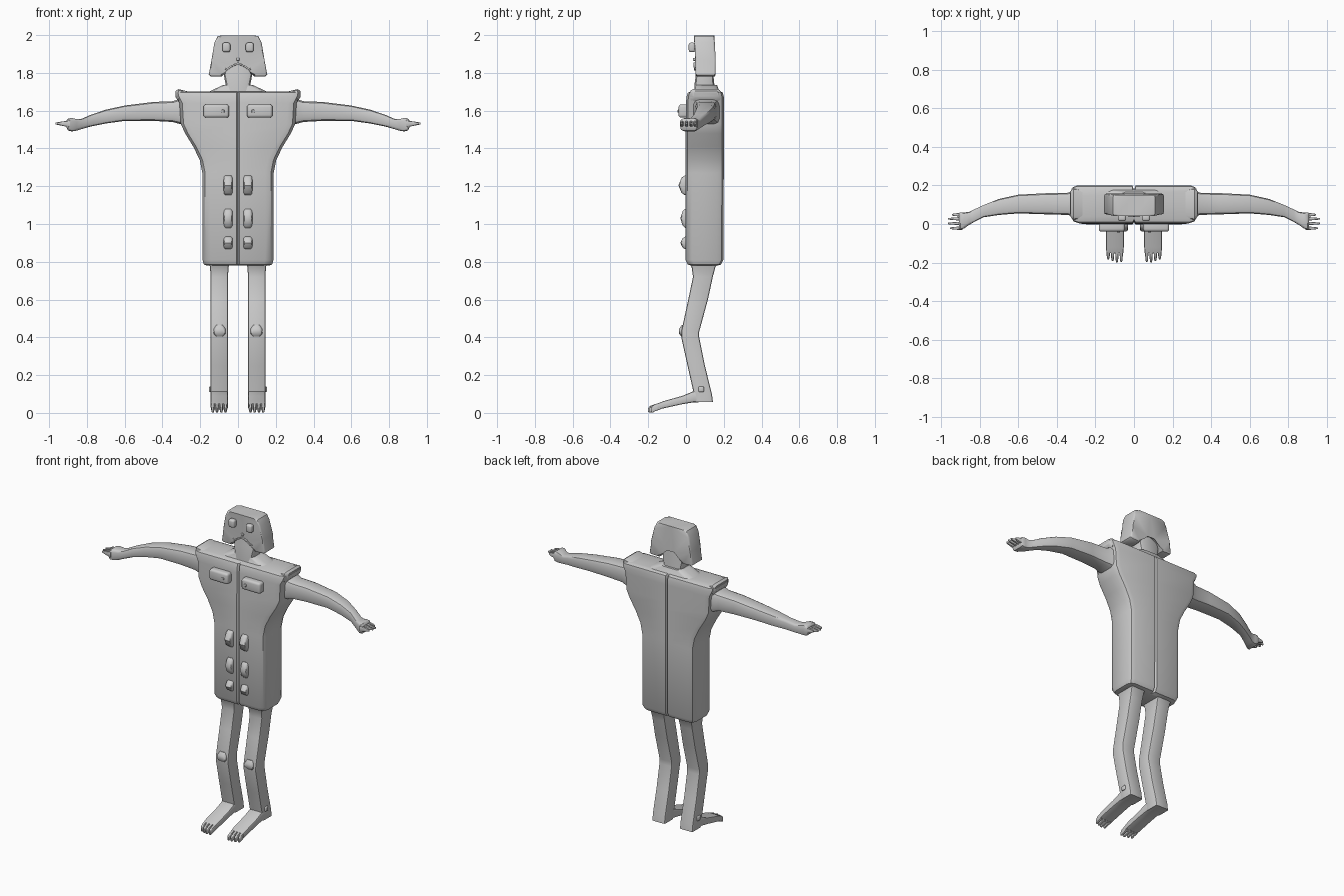
import bpy, bmesh, math
from mathutils import Vector


def finish(name, bm, mirror=False, angle=40):
    bmesh.ops.recalc_face_normals(bm, faces=bm.faces)
    me = bpy.data.meshes.new(name)
    bm.to_mesh(me)
    bm.free()
    ob = bpy.data.objects.new(name, me)
    bpy.context.collection.objects.link(ob)
    bpy.ops.object.select_all(action='DESELECT')
    ob.select_set(True)
    bpy.context.view_layer.objects.active = ob
    bpy.ops.object.shade_smooth_by_angle(angle=math.radians(angle))
    if mirror:
        ob.modifiers.new("mirror", 'MIRROR')
    return ob


def skin(bm, rings):
    loops = [[bm.verts.new(p) for p in r] for r in rings]
    n = len(loops[0])
    for a, b in zip(loops, loops[1:]):
        for i in range(n):
            j = (i + 1) % n
            bm.faces.new((a[i], a[j], b[j], b[i]))
    bm.faces.new(loops[0])
    bm.faces.new(loops[-1])


def rounded(a0, a1, b0, b1, r):
    """Rounded rectangle, three points per corner."""
    r = r * min(a1 - a0, b1 - b0)
    pts = []
    for k, (a, b) in enumerate(((a1 - r, b1 - r), (a0 + r, b1 - r), (a0 + r, b0 + r), (a1 - r, b0 + r))):
        for s in (0, 45, 90):
            t = math.radians(90 * k + s)
            pts.append((a + r * math.cos(t), b + r * math.sin(t)))
    return pts


def loft(name, axis, sections, r=0.2, mirror=False, angle=40):
    """Sections are (position, a0, a1, b0, b1) across the chosen axis."""
    place = {'x': lambda p, a, b: (p, a, b), 'y': lambda p, a, b: (a, p, b),
             'z': lambda p, a, b: (a, b, p)}[axis]
    bm = bmesh.new()
    skin(bm, [[place(s[0], a, b) for a, b in rounded(*s[1:], r)] for s in sections])
    return finish(name, bm, mirror, angle)


def pad(name, x, y, z, size, bevel, mirror=True):
    """Softened block centred at a point."""
    bm = bmesh.new()
    bmesh.ops.create_cube(bm, size=1)
    for v in bm.verts:
        v.co = Vector((x, y, z)) + v.co * Vector(size)
    bmesh.ops.bevel(bm, geom=bm.edges[:], offset=bevel, segments=3, profile=0.5, affect='EDGES')
    return finish(name, bm, mirror)


# Torso: stacked sections with a crease down the middle, front and back
def torso_ring(z, w, y0, y1):
    half = [(0, y0 + .012), (.008, y0), (w - .045, y0), (w - .015, y0 + .01), (w, y0 + .035),
            (w, y1 - .035), (w - .01, y1 - .01), (w - .035, y1), (.008, y1), (0, y1 - .025)]
    return [(x, y, z) for x, y in half] + [(-x, y, z) for x, y in half[-2:0:-1]]


bm = bmesh.new()
skin(bm, [torso_ring(*s) for s in (
    (.78, .165, .025, .165), (.785, .18, .01, .185), (.81, .188, -.003, .198), (1.27, .189, -.003, .2),
    (1.34, .203, -.003, .2), (1.41, .237, -.003, .2), (1.48, .28, -.003, .2), (1.53, .303, 0, .2),
    (1.64, .31, 0, .2), (1.675, .328, .003, .2), (1.695, .332, .01, .195), (1.702, .322, .03, .18))])
finish("torso", bm)

# Shoulder corners and the slope up to the neck
loft("shoulder_corner", 'x', [(.2, .03, .18, 1.65, 1.69), (.26, .03, .18, 1.65, 1.70),
                              (.315, .02, .185, 1.65, 1.714), (.33, .04, .17, 1.67, 1.705)], .3, True)
loft("neck_base", 'z', [(1.68, -.19, .19, .04, .18), (1.705, -.145, .145, .045, .175),
                        (1.735, -.08, .08, .05, .165)], .3)
loft("neck", 'z', [(1.68, -.072, .072, .045, .155), (1.74, -.066, .066, .045, .15),
                   (1.79, -.075, .075, .052, .145), (1.87, -.06, .06, .06, .14)], .25)

# Head: wedge outline with an arched underside
half = [(0, 1.998), (.085, 1.998), (.108, 1.995), (.125, 1.96), (.14, 1.87), (.155, 1.79), (.145, 1.782),
        (.085, 1.78), (.06, 1.82), (.025, 1.84), (0, 1.85)]
outline = half + [(-x, z) for x, z in half[-2:0:-1]]
bm = bmesh.new()
skin(bm, [[(x, .042 if z > 1.95 else .05, z) for x, z in outline],
          [(x, .15 if z > 1.9 else .157, z) for x, z in outline]])
rim = [e for e in bm.edges if abs(e.verts[0].co.y - e.verts[1].co.y) < .03]
bmesh.ops.bevel(bm, geom=rim, offset=.01, segments=2, profile=.5, affect='EDGES')
bmesh.ops.triangulate(bm, faces=[f for f in bm.faces if len(f.verts) > 4])
finish("head", bm)
pad("eye", .062, .032, 1.935, (.042, .035, .05), .011)
pad("nose", 0, .044, 1.872, (.016, .014, .016), .005, False)
loft("mouth", 'x', [(0, .04, .06, 1.845, 1.855), (.03, .04, .06, 1.832, 1.842),
                    (.06, .043, .06, 1.812, 1.822), (.07, .046, .06, 1.82, 1.828)], .3, True)

# Chest and belly pads
pad("chest_pad", .115, -.012, 1.598, (.135, .055, .07), .014)
pad("chest_dot", .08, -.04, 1.597, (.016, .01, .016), .004)
for i, (z, h, d) in enumerate(((1.205, .105, .04), (1.03, .1, .03), (.90, .065, .03))):
    loft(f"belly_pad_{i + 1}", 'z', [(z - h * .5, .034, .07, -.006, .03), (z - h * .38, .03, .075, -d * .6, .03),
                                     (z, .03, .077, -d, .03), (z + h * .38, .03, .075, -d * .6, .03),
                                     (z + h * .5, .034, .07, -.006, .03)], .3, True)

# Arms sweep outward, down and forward
loft("arm", 'x', [(.26, .03, .185, 1.52, 1.675), (.31, .04, .175, 1.53, 1.662), (.345, .047, .162, 1.54, 1.65),
                  (.45, .05, .16, 1.546, 1.646), (.6, .055, .152, 1.546, 1.627), (.7, .047, .13, 1.532, 1.605),
                  (.78, .035, .098, 1.516, 1.578), (.83, .01, .075, 1.502, 1.556), (.855, -.005, .063, 1.494, 1.555),
                  (.88, -.022, .06, 1.49, 1.562), (.9, -.03, .06, 1.495, 1.558), (.908, -.027, .057, 1.51, 1.548)],
     .22, True)
for i, (y, tip) in enumerate(((-.022, .955), (.003, .965), (.027, .965), (.048, .945))):
    loft(f"finger_{i + 1}", 'x', [(.89, y - .01, y + .01, 1.512, 1.547), (.93, y - .007, y + .007, 1.52, 1.543),
                                  (tip, y - .004, y + .004, 1.527, 1.537)], .35, True)

# Legs bend forward at the knee
loft("leg", 'z', [(.8, .045, .155, .015, .175), (.77, .05, .148, .03, .155), (.72, .053, .145, .037, .142),
                  (.6, .053, .145, .012, .116), (.43, .053, .145, -.025, .07), (.4, .053, .145, -.025, .07),
                  (.25, .053, .145, .008, .1), (.1, .053, .145, .042, .137), (.057, .053, .145, .05, .143)],
     .1, True, 30)
loft("kneecap", 'z', [(.405, .075, .12, -.026, .01), (.42, .065, .13, -.037, .01),
                      (.445, .067, .128, -.037, .01), (.465, .078, .118, -.022, .02)], .3, True)
pad("ankle_bump", .145, .08, .125, (.016, .03, .03), .007)

# Feet slope down to four toes
loft("foot", 'y', [(.12, .053, .145, .057, .12), (.04, .053, .145, .056, .115), (-.02, .053, .145, .046, .09),
                   (-.12, .053, .145, .024, .062), (-.15, .055, .143, .017, .05)], .2, True, 30)
for i, tip in enumerate((-.198, -.2, -.193, -.185)):
    x = .066 + i * .0225
    loft(f"toe_{i + 1}", 'y', [(-.135, x - .01, x + .01, .018, .055), (-.165, x - .008, x + .008, .008, .046),
                               (tip + .008, x - .006, x + .006, .001, .036), (tip, x - .003, x + .003, .006, .025)],
         .35, True)
